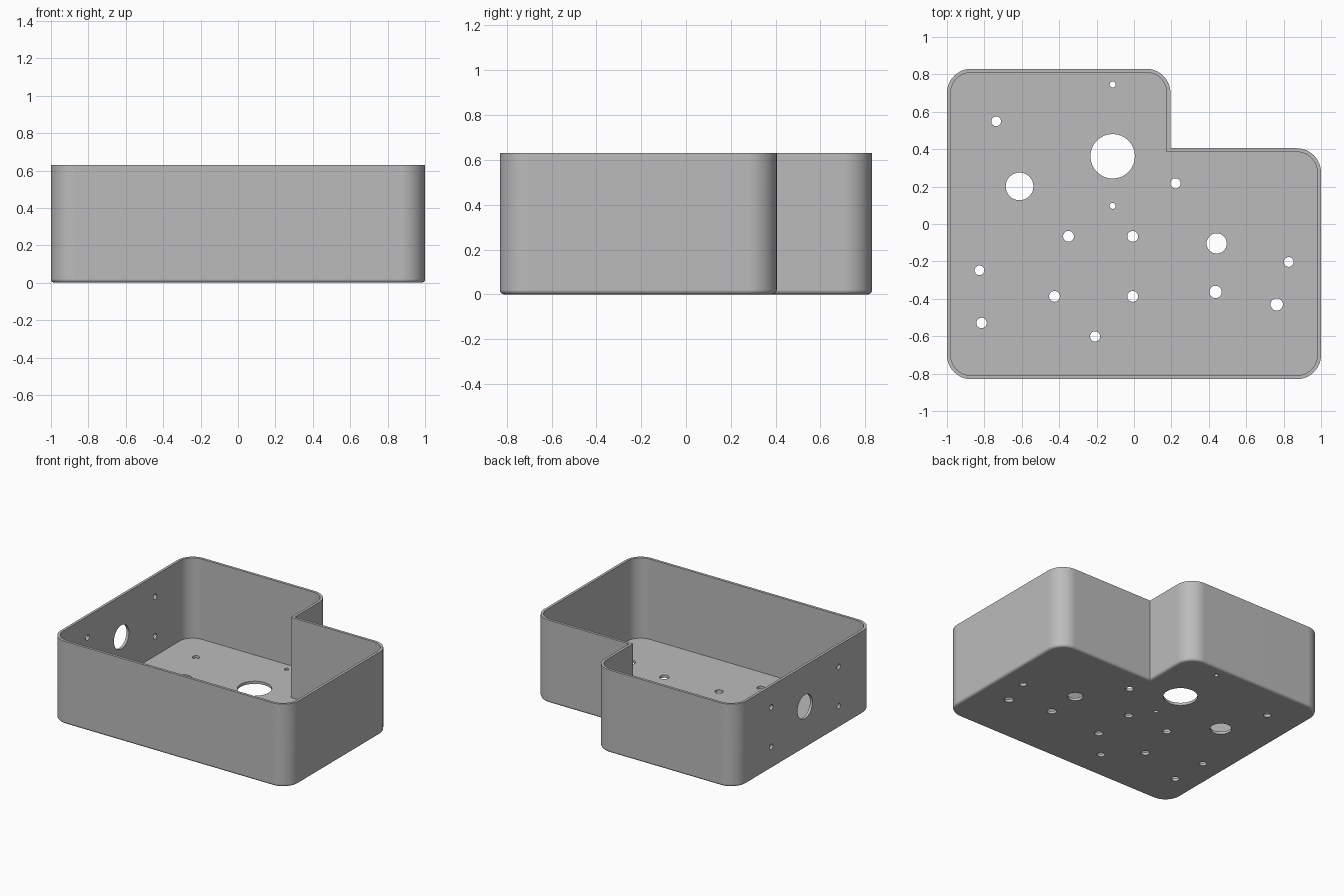
import bpy, bmesh, math
from mathutils import Matrix, Vector

if "Cube" in bpy.data.objects:
    bpy.data.objects.remove(bpy.data.objects["Cube"])

HEIGHT, WALL, FLOOR, RADIUS, FILLET = 0.63, 0.02, 0.02, 0.13, 0.02

grey = bpy.data.materials.new("plain grey")
grey.diffuse_color = (0.5, 0.5, 0.5, 1)
grey.use_nodes = True
grey.node_tree.nodes["Principled BSDF"].inputs["Base Color"].default_value = grey.diffuse_color

# Outline corners, counter-clockwise: x, y, start angle (None = sharp inner corner)
CORNERS = [(-1, -0.83, 180), (1, -0.83, 270), (1, 0.405, 0),
           (0.195, 0.405, None), (0.195, 0.83, 0), (-1, 0.83, 90)]


def outline(inset, steps=12):
    """L-shaped outline with rounded corners, moved inwards by inset."""
    pts = []
    for x, y, start in CORNERS:
        if start is None:
            pts.append((x - inset, y - inset))
            continue
        mid = math.radians(start + 45)
        cx = x - math.copysign(RADIUS, math.cos(mid))
        cy = y - math.copysign(RADIUS, math.sin(mid))
        for i in range(steps + 1):
            a = math.radians(start + 90 * i / steps)
            r = RADIUS - inset
            pts.append((cx + r * math.cos(a), cy + r * math.sin(a)))
    return pts


# Tray shell: rounded bottom edge, outer wall, rim, inner wall, floor
profile = []
for i in range(6):
    a = math.pi / 2 * i / 5
    profile.append((FILLET * (1 - math.sin(a)), FILLET * (1 - math.cos(a))))
profile += [(0, HEIGHT), (WALL, HEIGHT), (WALL, FLOOR)]

bm = bmesh.new()
rings = [[bm.verts.new((x, y, z)) for x, y in outline(d)] for d, z in profile]
for low, high in zip(rings, rings[1:]):
    n = len(low)
    for i in range(n):
        j = (i + 1) % n
        bm.faces.new((low[i], low[j], high[j], high[i]))
bm.faces.new(rings[0][::-1])
bm.faces.new(rings[-1])
bmesh.ops.recalc_face_normals(bm, faces=bm.faces)
mesh = bpy.data.meshes.new("enclosure_tray")
bm.to_mesh(mesh)
bm.free()
mesh.materials.append(grey)
tray = bpy.data.objects.new("enclosure_tray", mesh)
bpy.context.collection.objects.link(tray)

# Floor holes: x, y, radius
FLOOR_HOLES = [
    (-0.114, 0.746, 0.016), (-0.737, 0.549, 0.026), (-0.114, 0.362, 0.119),
    (-0.612, 0.201, 0.074), (0.222, 0.217, 0.027), (-0.114, 0.097, 0.016),
    (-0.35, -0.066, 0.029), (-0.007, -0.066, 0.029), (0.442, -0.104, 0.054),
    (-0.826, -0.248, 0.026), (0.827, -0.203, 0.026), (-0.425, -0.387, 0.029),
    (-0.007, -0.387, 0.029), (0.436, -0.363, 0.033), (0.763, -0.43, 0.033),
    (-0.815, -0.529, 0.028), (-0.208, -0.601, 0.027)]

# Left wall holes: y, z, radius (one large opening with four screw holes)
WALL_HOLES = [(0, 0.318, 0.09)] + [
    (sy * 0.405, 0.318 + sz * 0.15, 0.02) for sy in (-1, 1) for sz in (-1, 1)]

bm = bmesh.new()


def add_drill(pos, radius, turn=Matrix()):
    bmesh.ops.create_cone(bm, cap_ends=True, segments=32, radius1=radius,
                          radius2=radius, depth=0.1,
                          matrix=Matrix.Translation(Vector(pos)) @ turn)


for x, y, r in FLOOR_HOLES:
    add_drill((x, y, FLOOR / 2), r)
for y, z, r in WALL_HOLES:
    add_drill((-1 + WALL / 2, y, z), r, Matrix.Rotation(math.pi / 2, 4, 'Y'))
drill_mesh = bpy.data.meshes.new("hole_cutter")
bm.to_mesh(drill_mesh)
bm.free()
drill_mesh.materials.append(grey)
cutter = bpy.data.objects.new("hole_cutter", drill_mesh)
cutter.hide_render = True
bpy.context.collection.objects.link(cutter)

# Cut the holes, then smooth the rounded parts
bpy.context.view_layer.objects.active = tray
tray.select_set(True)
cut = tray.modifiers.new("holes", 'BOOLEAN')
cut.operation, cut.solver, cut.object = 'DIFFERENCE', 'EXACT', cutter
bpy.ops.object.modifier_apply(modifier=cut.name)
bpy.data.objects.remove(cutter)
bpy.ops.object.shade_smooth_by_angle(angle=math.radians(30))
weighted = tray.modifiers.new("clean shading", 'WEIGHTED_NORMAL')
weighted.keep_sharp = True
